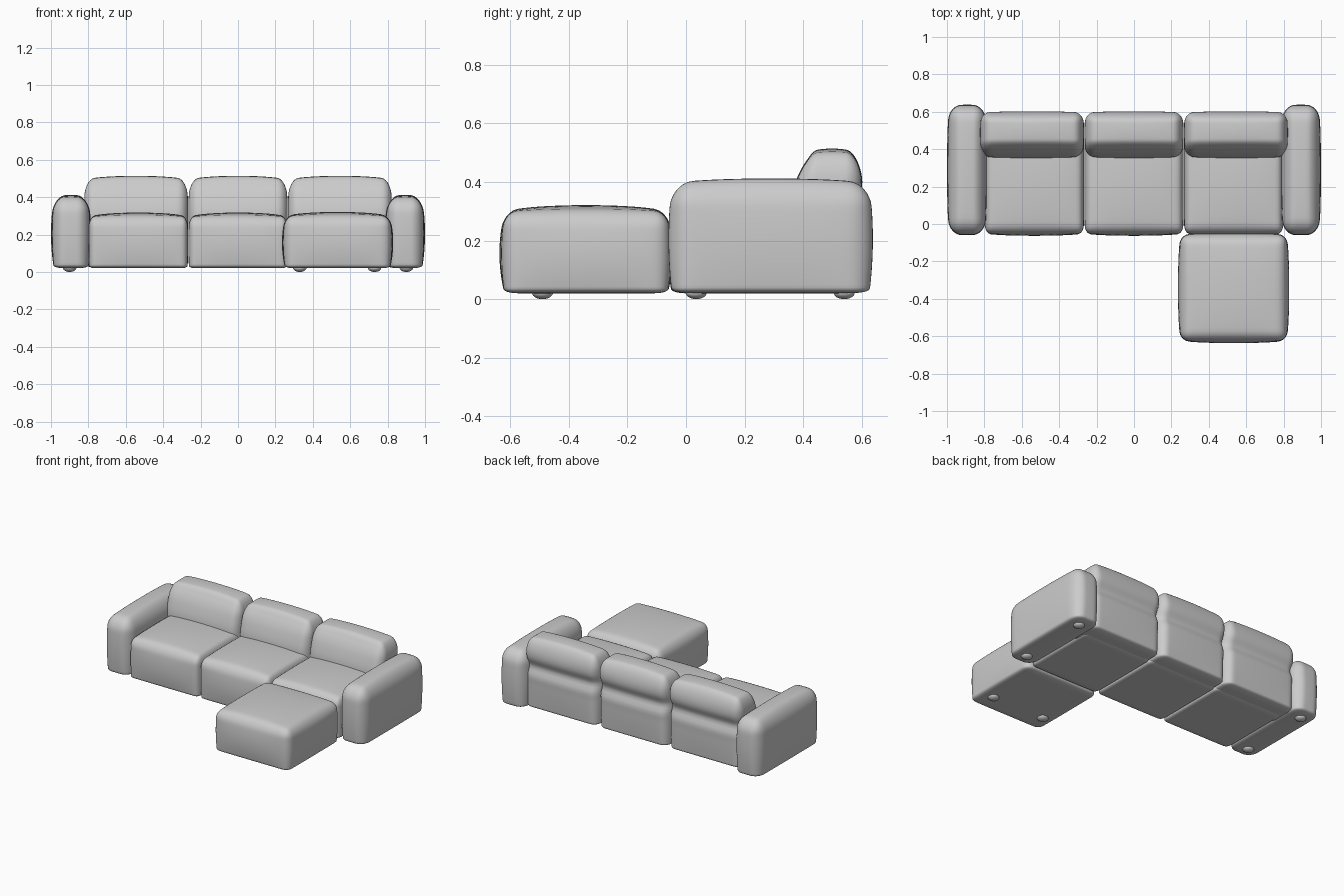
import bpy, bmesh, math
from mathutils import Vector

if "Cube" in bpy.data.objects:
    bpy.data.objects.remove(bpy.data.objects["Cube"])


def soft_box(name, lo, hi, rad, bulge, deform=None, cuts=26):
    """Puffy rounded box. rad = (x, y, top, bottom) radii, bulge = (x, y, top)."""
    lo, hi, b = Vector(lo), Vector(hi), Vector(bulge)
    lo = lo + Vector((b.x, b.y, 0))
    hi = hi - b
    mid, half = (lo + hi) / 2, (hi - lo) / 2
    bm = bmesh.new()
    bmesh.ops.create_cube(bm, size=2)
    bmesh.ops.subdivide_edges(bm, edges=bm.edges[:], cuts=cuts, use_grid_fill=True)
    for v in bm.verts:
        # pack the grid towards the edges, then round them off
        n = Vector([math.sin(c * math.pi / 2) for c in v.co])
        q = Vector([n[i] * half[i] for i in range(3)])
        r = (rad[0], rad[1], rad[2] if q.z > 0 else rad[3])
        inner = Vector([max(-half[i] + r[i], min(half[i] - r[i], q[i])) for i in range(3)])
        d = Vector([(q[i] - inner[i]) / r[i] for i in range(3)])
        if d.length > 1e-6:
            d.normalize()
        q = inner + Vector([d[i] * r[i] for i in range(3)])
        # puff every face except the underside
        u = Vector([q[i] / half[i] for i in range(3)])
        k = [max(0, 1 - c * c) for c in u]
        q.x += b.x * u.x * math.sqrt(k[1]) * k[2]
        q.y += b.y * u.y * math.sqrt(k[0]) * k[2]
        q.z += b.z * max(u.z, 0) * math.sqrt(k[0] * k[1])
        v.co = q + mid
        if deform:
            deform(v.co)
    return finish(name, bm)


def finish(name, bm):
    for f in bm.faces:
        f.smooth = True
    me = bpy.data.meshes.new(name)
    bm.to_mesh(me)
    bm.free()
    ob = bpy.data.objects.new(name, me)
    bpy.context.collection.objects.link(ob)
    return ob


def smooth01(t):
    t = max(0, min(1, t))
    return t * t * (3 - 2 * t)


def shape_back(p):
    # lean the front face backwards and pinch the rear below the head roll
    front = max(0, min(1, (0.6 - p.y) / 0.22))
    p.y += 0.035 * smooth01((p.z - 0.3) / 0.2) * front
    rear = smooth01((p.y - 0.45) / 0.12)
    p.y -= 0.03 * rear * math.exp(-((p.z - 0.31) / 0.045) ** 2)
    p.y -= 0.012 * rear * smooth01((0.3 - p.z) / 0.1)


def foot(name, x, y):
    bm = bmesh.new()
    bmesh.ops.create_uvsphere(bm, u_segments=24, v_segments=12, radius=1)
    for v in bm.verts:
        v.co = Vector((x + v.co.x * 0.036, y + v.co.y * 0.036, 0.022 + v.co.z * 0.022))
    finish(name, bm)


# arms with their feet
for side, s in (("left", -1), ("right", 1)):
    x0, x1 = sorted((s * 0.785, s * 1.0))
    soft_box(side + "_arm", (x0, -0.06, 0.02), (x1, 0.638, 0.412),
             (0.06, 0.07, 0.075, 0.015), (0.015, 0.012, 0.022))
    for y, end in ((0.035, "front"), (0.54, "rear")):
        foot(f"{side}_{end}_foot", s * 0.9, y)

# seats and back cushions
edges = (-0.8, -0.266, 0.266, 0.8)
for i, place in enumerate(("left", "middle", "right")):
    a, c = edges[i], edges[i + 1]
    soft_box(place + "_seat", (a, -0.063, 0.02), (c, 0.5, 0.318),
             (0.03, 0.045, 0.05, 0.015), (0.004, 0.015, 0.028))
    xa = a - (0.024 if i == 0 else 0)
    xc = c + (0.024 if i == 2 else 0)
    soft_box(place + "_back", (xa, 0.352, 0.025), (xc, 0.607, 0.514),
             (0.05, 0.06, 0.085, 0.015), (0.006, 0.012, 0.026), shape_back, 34)

# ottoman with its front feet
soft_box("ottoman", (0.235, -0.637, 0.02), (0.83, -0.045, 0.321),
         (0.045, 0.045, 0.05, 0.015), (0.017, 0.017, 0.028))
for x, side in ((0.33, "left"), (0.73, "right")):
    foot(f"ottoman_{side}_foot", x, -0.49)
